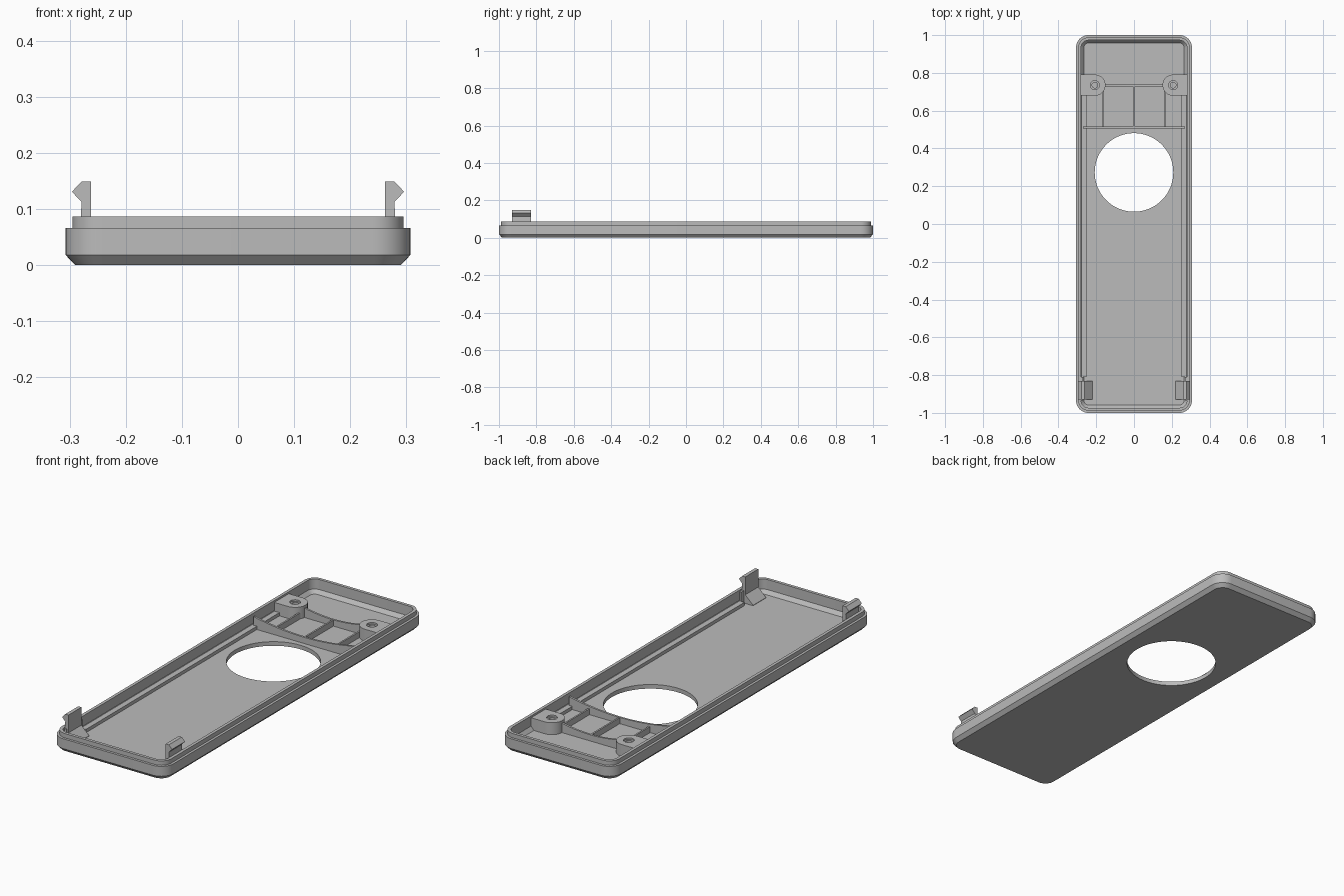
import bpy, bmesh, math

if "Cube" in bpy.data.objects:
    bpy.data.objects.remove(bpy.data.objects["Cube"])

grey = bpy.data.materials.new("plain grey")
grey.diffuse_color = (0.5, 0.5, 0.5, 1)
grey.use_nodes = True
grey.node_tree.nodes["Principled BSDF"].inputs["Base Color"].default_value = grey.diffuse_color


def make(name, bm):
    bmesh.ops.recalc_face_normals(bm, faces=bm.faces)
    me = bpy.data.meshes.new(name)
    bm.to_mesh(me)
    bm.free()
    me.materials.append(grey)
    ob = bpy.data.objects.new(name, me)
    bpy.context.collection.objects.link(ob)
    return ob


def prism(name, pts, axis, a, b):
    """Extrude a 2D outline along an axis: x takes (y,z), y takes (x,z), z takes (x,y)."""
    place = {'x': lambda p, t: (t, p[0], p[1]),
             'y': lambda p, t: (p[0], t, p[1]),
             'z': lambda p, t: (p[0], p[1], t)}[axis]
    bm = bmesh.new()
    lo = [bm.verts.new(place(p, a)) for p in pts]
    hi = [bm.verts.new(place(p, b)) for p in pts]
    n = len(pts)
    bm.faces.new(lo)
    bm.faces.new(hi)
    for i in range(n):
        j = (i + 1) % n
        bm.faces.new((lo[i], lo[j], hi[j], hi[i]))
    return make(name, bm)


def box(name, x0, x1, y0, y1, z0, z1):
    return prism(name, [(x0, y0), (x1, y0), (x1, y1), (x0, y1)], 'z', z0, z1)


def circle(cx, cy, r, n):
    return [(cx + r * math.cos(2 * math.pi * i / n),
             cy + r * math.sin(2 * math.pi * i / n)) for i in range(n)]


def smooth(ob):
    bpy.ops.object.select_all(action='DESELECT')
    ob.select_set(True)
    bpy.context.view_layer.objects.active = ob
    bpy.ops.object.shade_smooth_by_angle(angle=math.radians(30))


def cut(ob, cutter):
    mod = ob.modifiers.new("cut", 'BOOLEAN')
    mod.operation = 'DIFFERENCE'
    mod.solver = 'EXACT'
    mod.object = cutter
    bpy.context.view_layer.objects.active = ob
    bpy.ops.object.modifier_apply(modifier=mod.name)
    bpy.data.objects.remove(cutter)


def rounded_rect(hx, hy, r, seg=10):
    pts = []
    for k, (sx, sy) in enumerate([(1, 1), (-1, 1), (-1, -1), (1, -1)]):
        for i in range(seg + 1):
            a = math.pi / 2 * (k + i / seg)
            pts.append((sx * (hx - r) + r * math.cos(a),
                        sy * (hy - r) + r * math.sin(a)))
    return pts


# Tray shell: rounded rings as (inset from the edge, height)
FLOOR = 0.02
section = [(0.017, 0), (0, 0.018), (0, 0.066), (0.012, 0.066), (0.012, 0.087),
           (0.027, 0.087), (0.027, 0.038), (0.042, FLOOR)]
bm = bmesh.new()
rings = [[bm.verts.new((x, y, z)) for x, y in
          rounded_rect(0.307 - d, 1.0 - d, 0.066 - d)] for d, z in section]
for a, b in zip(rings, rings[1:]):
    for i in range(len(a)):
        j = (i + 1) % len(a)
        bm.faces.new((a[i], a[j], b[j], b[i]))
bm.faces.new(rings[0])
bm.faces.new(rings[-1])
tray = make("tray", bm)
cut(tray, prism("round_cutter", circle(0, 0.273, 0.208, 72), 'z', -0.1, 0.2))
smooth(tray)


def sagging_rib(name, half, y, end, middle):
    """Cross rib whose top edge dips towards the middle."""
    n = 16
    top = [(half - 2 * half * i / n,
            middle + (end - middle) * (1 - 2 * i / n) ** 2) for i in range(n + 1)]
    prism(name, [(-half, FLOOR - 0.004), (half, FLOOR - 0.004)] + top,
          'y', y - 0.005, y + 0.005)


sagging_rib("front_cross_rib", 0.27, 0.51, 0.078, 0.05)
sagging_rib("rear_cross_rib", 0.17, 0.733, 0.07, 0.05)

# Lengthwise ribs between the cross ribs
for label, x in (("left", -0.163), ("middle", 0), ("right", 0.163)):
    box(label + "_rib", x - 0.004, x + 0.004, 0.51, 0.733, FLOOR - 0.004, 0.049)

for label, s in (("left", -1), ("right", 1)):
    # Low ledge along the side wall
    box(label + "_ledge", s * 0.252, s * 0.285, -0.81, 0.69, FLOOR - 0.004, 0.036)

    # Screw boss joined to the wall
    cx, cy, r = 0.207, 0.735, 0.056
    arc = [(s * (cx - r * math.sin(t)), cy + r * math.cos(t))
           for t in [math.pi * i / 20 for i in range(21)]]
    boss = prism(label + "_boss", [(s * 0.285, cy + r)] + arc + [(s * 0.285, cy - r)],
                 'z', FLOOR - 0.004, 0.078)
    cut(boss, prism("screw_cutter", circle(s * cx, cy, 0.024, 24), 'z', 0.07, 0.2))
    cut(boss, prism("pilot_cutter", circle(s * cx, cy, 0.015, 24), 'z', 0.025, 0.2))
    smooth(boss)

    # Snap clip with a barb and a sloping foot
    outline = [(0.22, FLOOR - 0.004), (0.282, FLOOR - 0.004), (0.279, 0.113),
               (0.296, 0.131), (0.279, 0.149), (0.262, 0.149), (0.262, 0.062),
               (0.22, 0.022)]
    prism(label + "_clip", [(s * x, z) for x, z in outline], 'y', -0.93, -0.83)
    # Pad behind the clip
    box(label + "_clip_pad", s * 0.27, s * 0.285, -0.935, -0.81, FLOOR, 0.08)
